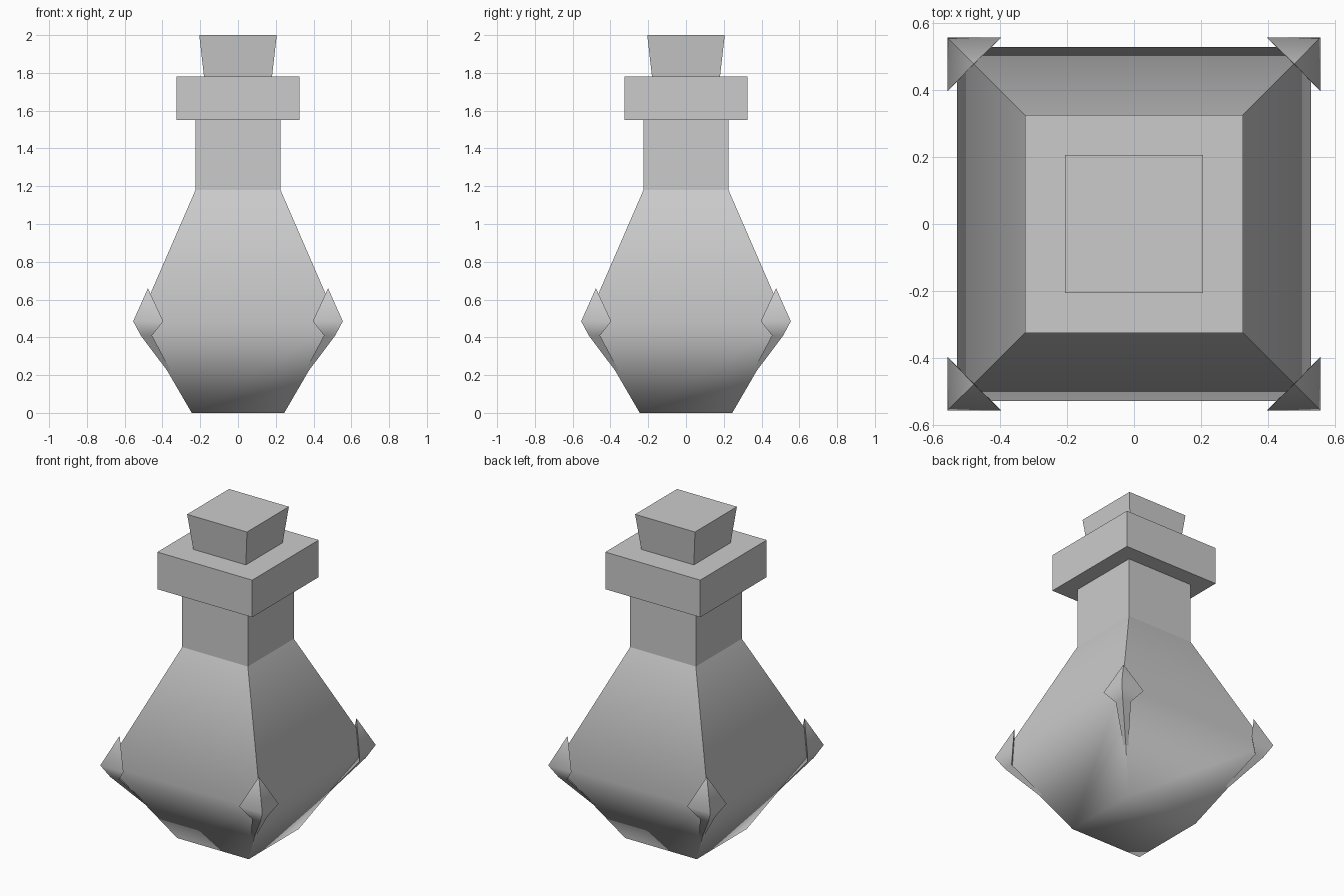
import bpy, bmesh

if "Cube" in bpy.data.objects:
    bpy.data.objects.remove(bpy.data.objects["Cube"])


def finish(name, bm, angle=None):
    bmesh.ops.recalc_face_normals(bm, faces=bm.faces[:])
    mesh = bpy.data.meshes.new(name)
    bm.to_mesh(mesh)
    bm.free()
    obj = bpy.data.objects.new(name, mesh)
    bpy.context.collection.objects.link(obj)
    if angle:
        # sharp vertical corners, soft horizontal bends
        bpy.ops.object.select_all(action='DESELECT')
        obj.select_set(True)
        bpy.context.view_layer.objects.active = obj
        bpy.ops.object.shade_smooth_by_angle(angle=angle)
    return obj


def square_loft(name, profile, angle=None):
    """Stack square sections given as (half width, height)."""
    bm = bmesh.new()
    rings = [[bm.verts.new((sx * w, sy * w, z))
              for sx, sy in ((-1, -1), (1, -1), (1, 1), (-1, 1))]
             for w, z in profile]
    for low, high in zip(rings, rings[1:]):
        for i in range(4):
            j = (i + 1) % 4
            bm.faces.new((low[i], low[j], high[j], high[i]))
    bm.faces.new(rings[0])
    bm.faces.new(rings[-1])
    return finish(name, bm, angle)


def corner_guard(name, sx, sy):
    """Pointed metal guard clasping one corner of the body."""
    bm = bmesh.new()
    top = bm.verts.new((sx * .477, sy * .477, .66))
    tip = bm.verts.new((sx * .312, sy * .312, .14))
    rings = []
    for outer, inner, z in ((.555, .396, .485), (.515, .455, .41)):
        rings.append([bm.verts.new((sx * x, sy * y, z)) for x, y in
                      ((outer, outer), (inner, outer), (outer, inner))])
    wide, narrow = rings
    for i in range(3):
        j = (i + 1) % 3
        bm.faces.new((top, wide[i], wide[j]))
        bm.faces.new((wide[i], narrow[i], narrow[j], wide[j]))
        bm.faces.new((narrow[i], tip, narrow[j]))
    return finish(name, bm, 1.13)


# Bottle
square_loft("bottle_body", [(.245, 0), (.527, .485), (.225, 1.18)], 1.13)
square_loft("bottle_neck", [(.225, 1.18), (.225, 1.55)])
square_loft("bottle_lip", [(.325, 1.55), (.325, 1.78)])
square_loft("cork", [(.18, 1.78), (.205, 2.0)])

# Corner guards
for sx, side in ((-1, "left"), (1, "right")):
    for sy, end in ((-1, "front"), (1, "back")):
        corner_guard(f"corner_guard_{end}_{side}", sx, sy)
